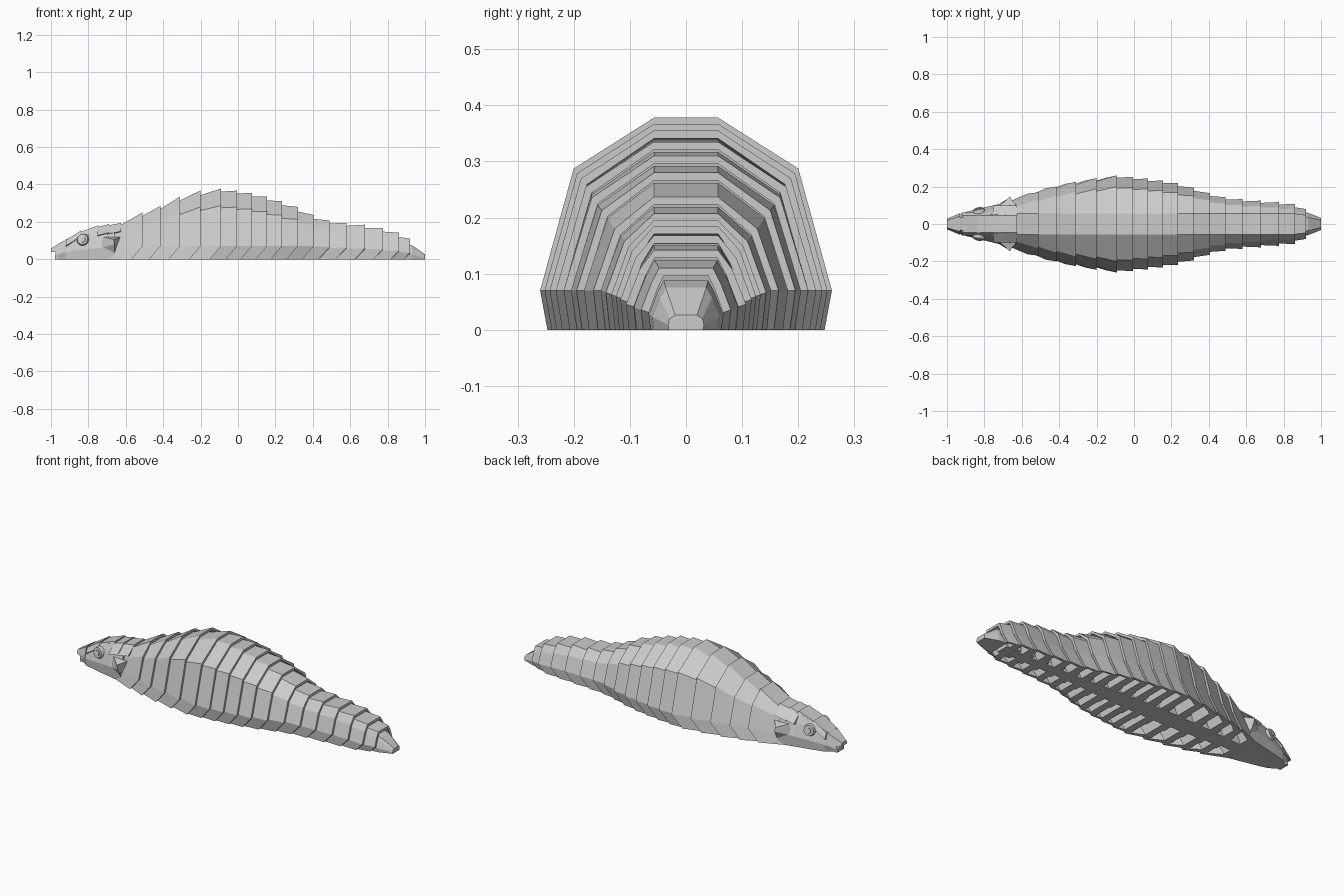
import bpy, bmesh, math
from mathutils import Matrix

cube = bpy.data.objects.get("Cube")
if cube:
    bpy.data.objects.remove(cube, do_unlink=True)

grey = bpy.data.materials.new("light grey")
grey.use_nodes = True
grey.diffuse_color = (0.6, 0.6, 0.6, 1)
grey.node_tree.nodes["Principled BSDF"].inputs["Base Color"].default_value = (0.6, 0.6, 0.6, 1)


def finish(bm, name):
    bmesh.ops.recalc_face_normals(bm, faces=bm.faces)
    mesh = bpy.data.meshes.new(name)
    bm.to_mesh(mesh)
    bm.free()
    mesh.materials.append(grey)
    ob = bpy.data.objects.new(name, mesh)
    bpy.context.collection.objects.link(ob)
    return ob


def arch(bm, x, w, h, chamfer=0.0, top=0.057, low=None):
    """Ring of a faceted arch, from one foot over the back to the other."""
    low = min(0.07, h * 0.32) if low is None else low
    t = min(top, 0.6 * w)
    half = [(0.95 * w, 0), (w, low), (max(0.77 * w, t + 0.01), 0.76 * h), (t, h)]
    pts = [(-y, z) for y, z in half] + [(y, z) for y, z in reversed(half)]
    return [bm.verts.new((x - (chamfer if z == 0 else 0), y, z)) for y, z in pts]


def bridge(bm, a, b, closed=False):
    n = len(a)
    for i in range(n if closed else n - 1):
        j = (i + 1) % n
        bm.faces.new((a[i], a[j], b[j], b[i]))


def box(name, x0, x1, half_y, z1, y=0.0):
    bm = bmesh.new()
    bmesh.ops.create_cube(bm, size=1)
    bmesh.ops.scale(bm, vec=(x1 - x0, 2 * half_y, z1), verts=bm.verts)
    bmesh.ops.translate(bm, vec=((x0 + x1) / 2, y, z1 / 2), verts=bm.verts)
    return finish(bm, name)


def segment(name, front, rear, inset):
    """Hollow overlapping shell, closed at its front by a bulkhead."""
    (x0, w0, h0), (x1, w1, h1) = front, rear
    bm = bmesh.new()
    cut = min(0.06, h1 * 0.3)
    wall = 0.014
    a = arch(bm, x0 - 0.03, w0 - inset * 0.75, h0 - inset, cut * 0.8)
    b = arch(bm, x1, w1, h1, cut)
    c = arch(bm, x1, w1 - wall, h1 - wall, cut)
    d = arch(bm, x0 + 0.005, w0 - inset * 0.75 - wall, h0 - inset - wall, cut * 0.7)
    bridge(bm, a, b)
    bridge(bm, b, c)
    bridge(bm, c, d)
    bm.faces.new(a)
    bm.faces.new(d)
    for k in (0, -1):
        bm.faces.new((a[k], b[k], c[k], d[k]))
    bm.faces.new((a[0], d[0], d[-1], a[-1]))
    finish(bm, name)


# Body and tail: rear edge of every shell as (x, half width, height)
edges = [(-0.63, 0.135, 0.20), (-0.51, 0.17, 0.25), (-0.415, 0.20, 0.285),
         (-0.31, 0.225, 0.335), (-0.20, 0.245, 0.368), (-0.09, 0.26, 0.378),
         (-0.005, 0.252, 0.367), (0.075, 0.243, 0.355), (0.155, 0.232, 0.335),
         (0.235, 0.218, 0.31), (0.32, 0.195, 0.28), (0.405, 0.165, 0.237),
         (0.49, 0.143, 0.207), (0.58, 0.133, 0.195), (0.68, 0.125, 0.185),
         (0.775, 0.117, 0.168), (0.86, 0.107, 0.142), (0.92, 0.08, 0.11)]
for i, (front, rear) in enumerate(zip(edges, edges[1:]), 1):
    segment(f"shell_segment_{i}", front, rear, 0.035 if i < 6 else 0.018)
    # Hinge link with its cross bar
    w = rear[1]
    box(f"hinge_link_{i}", front[0] - 0.04, rear[0] - 0.065, 0.22 * w, 0.05)
    box(f"hinge_bar_{i}", rear[0] - 0.085, rear[0] - 0.06, 0.42 * w, 0.04)

# Tail tip
bm = bmesh.new()
tip = [arch(bm, 0.88, 0.066, 0.088), arch(bm, 0.93, 0.06, 0.075), arch(bm, 1.0, 0.032, 0.026)]
for a, b in zip(tip, tip[1:]):
    bridge(bm, a, b, True)
bm.faces.new(tip[0])
bm.faces.new(tip[-1])
finish(bm, "tail_tip")

# Head
bm = bmesh.new()
stations = [(-0.975, 0.035, 0.065, 0.02), (-0.92, 0.058, 0.105, 0.04),
            (-0.845, 0.078, 0.143, 0.05), (-0.75, 0.10, 0.172, 0.06),
            (-0.66, 0.122, 0.182, 0.07)]
rings = [arch(bm, x, w, h, 0.0, 0.05, low) for x, w, h, low in stations]
for a, b in zip(rings, rings[1:]):
    bridge(bm, a, b, True)
bm.faces.new(rings[0])
bm.faces.new(rings[-1])
for v in rings[0]:
    if v.co.z < 0.01:
        v.co.x += 0.025
finish(bm, "head")

# Upper lip, overhanging the mouth notch
bm = bmesh.new()
lip = []
for x, y, z0, z1 in ((-1.0, 0.028, 0.038, 0.058), (-0.93, 0.058, 0.038, 0.1)):
    lip.append([bm.verts.new(p) for p in ((x, -y, z0), (x, y, z0), (x, 0.7 * y, z1), (x, -0.7 * y, z1))])
bridge(bm, lip[0], lip[1], True)
bm.faces.new(lip[0])
bm.faces.new(lip[1])
finish(bm, "upper_lip")
box("lower_lip", -0.978, -0.93, 0.03, 0.022)

# Overlapping head plates, each rising slightly to its rear edge
plates = [(-0.92, -0.84, 0.102, 0.153), (-0.845, -0.745, 0.145, 0.182),
          (-0.75, -0.69, 0.172, 0.188), (-0.70, -0.625, 0.18, 0.194)]
for i, (x0, x1, z0, z1) in enumerate(plates, 1):
    bm = bmesh.new()
    ends = []
    for x, z in ((x0, z0), (x1, z1)):
        out = 0.062 if i < 3 else 0.1
        drop = 0.03 if i < 3 else 0.045
        pts = ((-out, z - drop), (-0.045, z), (0.045, z), (out, z - drop),
               (0.04, z - drop - 0.01), (-0.04, z - drop - 0.01))
        ends.append([bm.verts.new((x, y, zz)) for y, zz in pts])
    bridge(bm, ends[0], ends[1], True)
    bm.faces.new(ends[0])
    bm.faces.new(ends[1])
    finish(bm, f"head_plate_{i}")

for side, s in (("left", 1), ("right", -1)):
    # Eye ring and pupil
    for part, r0, r1, y in (("eye_ring", 0.034, 0.028, 0.072), ("eye_pupil", 0.018, 0.015, 0.077)):
        bm = bmesh.new()
        bmesh.ops.create_cone(bm, cap_ends=True, segments=20, radius1=r0, radius2=r1, depth=0.02)
        turn = Matrix.Rotation(-s * math.pi / 2, 4, "X")
        lean = Matrix.Rotation(s * 0.2, 4, "X") @ Matrix.Rotation(s * 0.2, 4, "Z")
        bmesh.ops.transform(bm, matrix=Matrix.Translation((-0.83, s * y, 0.105)) @ lean @ turn, verts=bm.verts)
        finish(bm, f"{side}_{part}")
    # Cheek spike flaring behind the jaw
    bm = bmesh.new()
    base = [bm.verts.new((x, s * y, z)) for x, y, z in
            ((-0.72, 0.095, 0.12), (-0.74, 0.095, 0.06), (-0.66, 0.10, 0.0), (-0.63, 0.10, 0.12))]
    point = [bm.verts.new((x, s * 0.145, z)) for x, z in ((-0.665, 0.105), (-0.66, 0.08))]
    bm.faces.new(base)
    bm.faces.new((base[0], base[1], point[1], point[0]))
    bm.faces.new((base[1], base[2], point[1]))
    bm.faces.new((base[2], base[3], point[0], point[1]))
    bm.faces.new((base[3], base[0], point[0]))
    finish(bm, f"{side}_cheek_spike")
